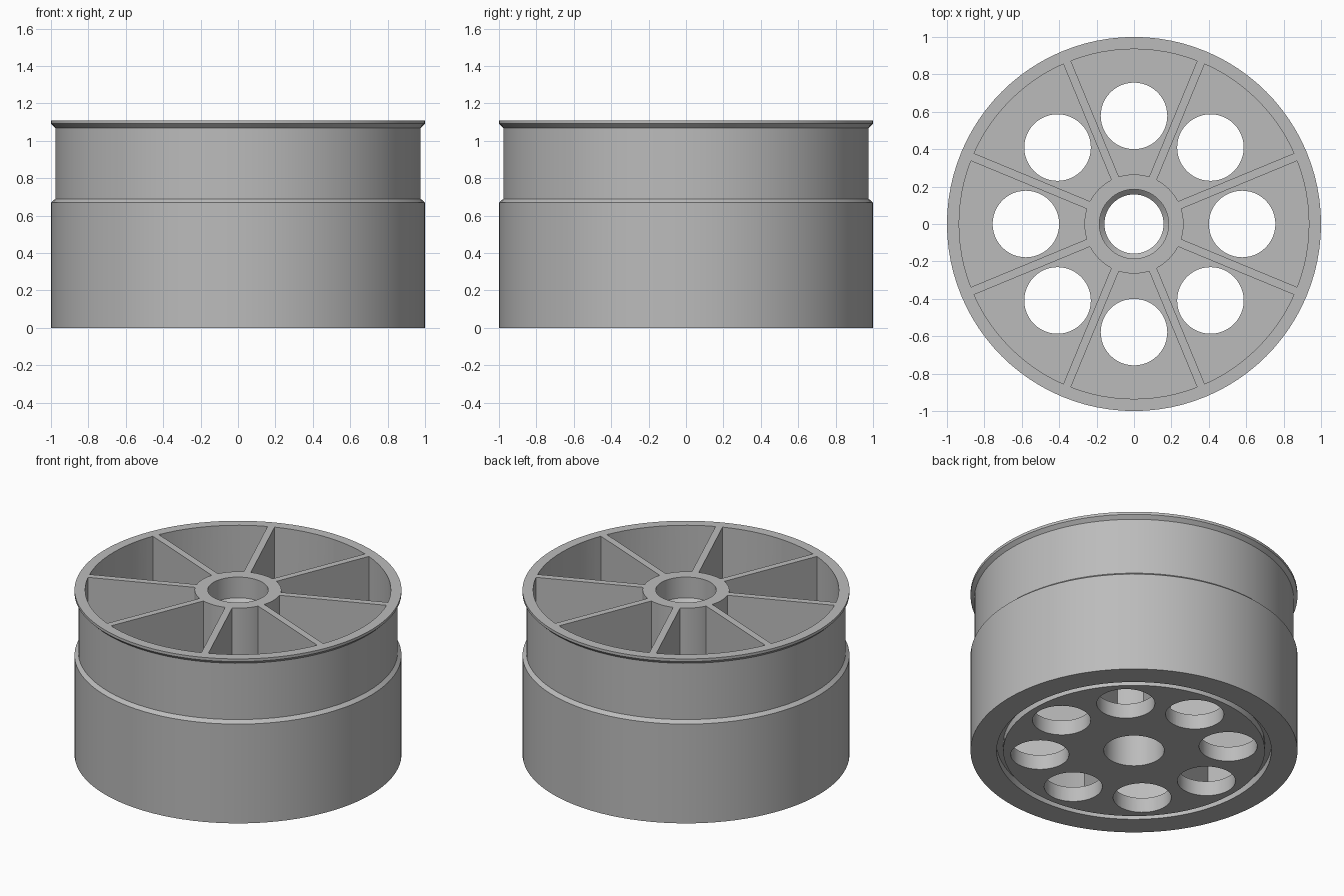
import bpy, bmesh, math
from mathutils import Matrix, Vector

if "Cube" in bpy.data.objects:
    bpy.data.objects.remove(bpy.data.objects["Cube"], do_unlink=True)

SEGMENTS = 96
HEIGHT = 1.11
SPOKES = 8
STEP = math.tau / SPOKES
FLOOR = 0.1
HUB_R, POCKET_R = 0.265, 0.935
RIB_WIDTH = 0.044

grey = bpy.data.materials.new("plain grey")
grey.use_nodes = True
grey.diffuse_color = (0.5, 0.5, 0.5, 1)
grey.node_tree.nodes["Principled BSDF"].inputs["Base Color"].default_value = grey.diffuse_color


def make_object(name, bm):
    bmesh.ops.recalc_face_normals(bm, faces=bm.faces)
    mesh = bpy.data.meshes.new(name)
    bm.to_mesh(mesh)
    bm.free()
    mesh.materials.append(grey)
    obj = bpy.data.objects.new(name, mesh)
    bpy.context.collection.objects.link(obj)
    return obj


def lathe(name, profile):
    """Turn a closed (radius, height) outline around z."""
    bm = bmesh.new()
    verts = [bm.verts.new((r, 0, z)) for r, z in profile]
    edges = [bm.edges.new((v, verts[i - 1])) for i, v in enumerate(verts)]
    bmesh.ops.spin(bm, geom=verts + edges, axis=(0, 0, 1), cent=(0, 0, 0),
                   angle=math.tau, steps=SEGMENTS, use_merge=True)
    bmesh.ops.remove_doubles(bm, verts=bm.verts, dist=1e-5)
    return make_object(name, bm)


def sector_arc(radius, centre, steps):
    """Arc between two ribs, stopping half a rib width short of each."""
    half = STEP / 2 - math.asin(RIB_WIDTH / 2 / radius)
    return [(radius * math.cos(a), radius * math.sin(a))
            for a in (centre - half + 2 * half * i / steps for i in range(steps + 1))]


def cut(target, cutter):
    cutter.hide_render = True
    mod = target.modifiers.new("cut", "BOOLEAN")
    mod.operation = "DIFFERENCE"
    mod.solver = "EXACT"
    mod.object = cutter
    bpy.ops.object.select_all(action="DESELECT")
    bpy.context.view_layer.objects.active = target
    target.select_set(True)
    bpy.ops.object.modifier_apply(modifier=mod.name)
    bpy.data.objects.remove(cutter, do_unlink=True)


# Wheel body: stepped outside, ring groove underneath, bore with a small ridge
wheel = lathe("wheel", [
    (1.0, 0), (1.0, 0.67), (0.977, 0.69), (0.977, 1.07), (1.0, 1.092), (1.0, HEIGHT),
    (0.185, HEIGHT), (0.185, 0.97), (0.158, 0.945), (0.158, 0.9), (0.185, 0.87),
    (0.185, 0), (0.8, 0), (0.8, 0.05), (0.84, 0.05), (0.84, 0)])

# Wedge pockets, leaving the ribs and hub standing
bm = bmesh.new()
for k in range(SPOKES):
    outline = sector_arc(POCKET_R, k * STEP, 12) + sector_arc(HUB_R, k * STEP, 8)[::-1]
    face = bm.faces.new([bm.verts.new((x, y, FLOOR)) for x, y in outline])
    top = bmesh.ops.extrude_face_region(bm, geom=[face], use_keep_orig=True)
    moved = [g for g in top["geom"] if isinstance(g, bmesh.types.BMVert)]
    bmesh.ops.translate(bm, verts=moved, vec=Vector((0, 0, HEIGHT)))
cut(wheel, make_object("pocket_cutter", bm))

# Round holes through the floor of each pocket
bm = bmesh.new()
for k in range(SPOKES):
    place = Matrix.Rotation(k * STEP, 4, "Z") @ Matrix.Translation((0.578, 0, FLOOR))
    bmesh.ops.create_cone(bm, cap_ends=True, segments=48, radius1=0.178, radius2=0.178,
                          depth=0.4, matrix=place)
cut(wheel, make_object("hole_cutter", bm))

bpy.ops.object.shade_smooth_by_angle(angle=math.radians(30))
